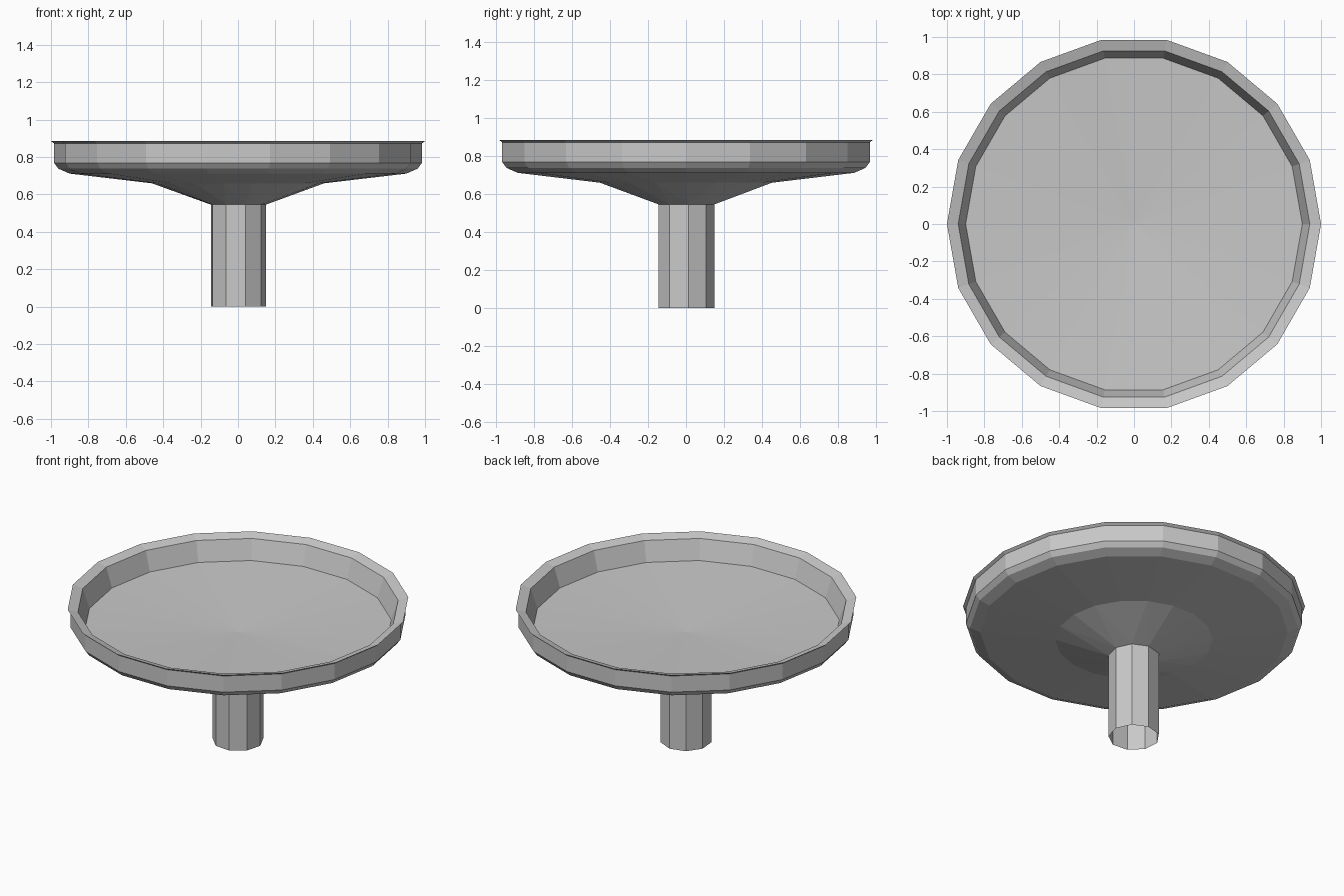
import bpy, bmesh, math

if "Cube" in bpy.data.objects:
    bpy.data.objects.remove(bpy.data.objects["Cube"])

grey = bpy.data.materials.new("plain_grey")
grey.diffuse_color = (0.58, 0.58, 0.58, 1.0)
grey.use_nodes = True
grey.node_tree.nodes["Principled BSDF"].inputs["Base Color"].default_value = grey.diffuse_color


def ring(bm, r, z, sides, turn=0.0):
    return [bm.verts.new((r * math.cos(turn + 2 * math.pi * i / sides),
                          r * math.sin(turn + 2 * math.pi * i / sides), z))
            for i in range(sides)]


def skin(bm, a, b):
    n = len(a)
    for j in range(n):
        k = (j + 1) % n
        bm.faces.new((b[j], b[k], a[k], a[j]))


def finish(bm, name):
    mesh = bpy.data.meshes.new(name)
    bm.to_mesh(mesh)
    bm.free()
    mesh.materials.append(grey)
    obj = bpy.data.objects.new(name, mesh)
    bpy.context.collection.objects.link(obj)


STEM_R, STEM_TOP, STEM_TURN = 0.15, 0.545, math.radians(5)

# dish: floor, inner wall, sloping lip, outer wall and underside (radius, height)
profile = [(0.90, 0.743), (0.94, 0.867), (1.0, 0.885), (0.983, 0.872),
           (0.983, 0.768), (0.96, 0.737), (0.90, 0.711), (0.46, 0.659)]
bm = bmesh.new()
rings = [ring(bm, r, z, 18) for r, z in profile]
centre = bm.verts.new((0, 0, 0.70))
for j in range(18):
    bm.faces.new((centre, rings[0][j], rings[0][(j + 1) % 18]))
for a, b in zip(rings, rings[1:]):
    skin(bm, a, b)

# cone from the 18-sided underside down to the 9-sided stem
up, low = rings[-1], ring(bm, STEM_R, STEM_TOP, 9, STEM_TURN)
for i in range(9):
    l0, l1 = low[i], low[(i + 1) % 9]
    u0, u1, u2 = up[2 * i], up[2 * i + 1], up[(2 * i + 2) % 18]
    bm.faces.new((l0, u1, u0))
    bm.faces.new((l0, l1, u1))
    bm.faces.new((l1, u2, u1))
finish(bm, "dish")

# stem: open-ended tube
bm = bmesh.new()
skin(bm, ring(bm, STEM_R, STEM_TOP, 9, STEM_TURN), ring(bm, STEM_R, 0, 9, STEM_TURN))
finish(bm, "stem")
